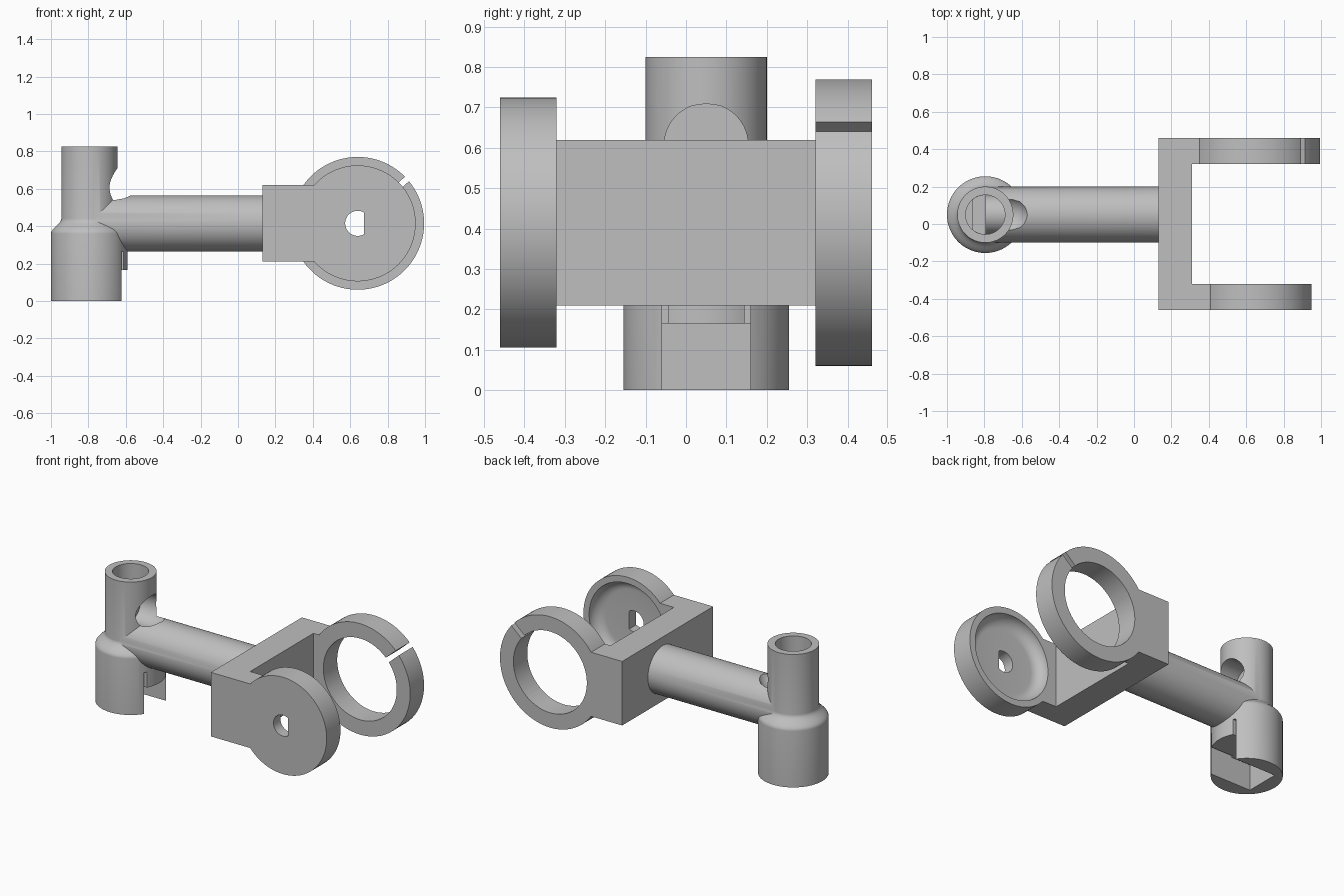
import bpy, bmesh, math
from mathutils import Matrix, Vector

if "Cube" in bpy.data.objects:
    bpy.data.objects.remove(bpy.data.objects["Cube"])

grey = bpy.data.materials.new("plain grey")
grey.diffuse_color = (0.52, 0.52, 0.52, 1)
grey.use_nodes = True
grey.node_tree.nodes["Principled BSDF"].inputs["Base Color"].default_value = grey.diffuse_color

AXIS = {"Z": Matrix(), "Y": Matrix.Rotation(-math.pi / 2, 4, "X"),
        "X": Matrix.Rotation(math.pi / 2, 4, "Y")}


def finish(name, bm):
    bmesh.ops.recalc_face_normals(bm, faces=bm.faces)
    me = bpy.data.meshes.new(name)
    bm.to_mesh(me)
    bm.free()
    me.materials.append(grey)
    ob = bpy.data.objects.new(name, me)
    bpy.context.collection.objects.link(ob)
    return ob


def lathe(name, profile, centre, axis="Z", segs=96, xlim=(-9, 9)):
    """Closed turned solid; xlim flattens a side to make a D section."""
    bm = bmesh.new()
    rings = []
    for r, h in profile:
        if r == 0:
            rings.append([bm.verts.new((0, 0, h))] * segs)
            continue
        ring = []
        for i in range(segs):
            a = 2 * math.pi * (i + 0.5) / segs
            x = min(max(r * math.cos(a), xlim[0]), xlim[1])
            ring.append(bm.verts.new((x, r * math.sin(a), h)))
        rings.append(ring)
    for a, b in zip(rings, rings[1:]):
        for i in range(segs):
            j = (i + 1) % segs
            face = list(dict.fromkeys((a[i], a[j], b[j], b[i])))
            bm.faces.new(face)
    bm.transform(Matrix.Translation(Vector(centre)) @ AXIS[axis])
    return finish(name, bm)


def rod(name, r, h0, h1, centre, axis="Z", **kw):
    return lathe(name, [(0, h0), (r, h0), (r, h1), (0, h1)], centre, axis, **kw)


def box(name, x, y, z, turn=None):
    bm = bmesh.new()
    bmesh.ops.create_cube(bm, size=1)
    for v in bm.verts:
        for k, (lo, hi) in enumerate((x, y, z)):
            v.co[k] = lo + (v.co[k] + 0.5) * (hi - lo)
    if turn:
        bm.transform(turn)
    return finish(name, bm)


def combine(ob, others, op):
    bpy.context.view_layer.objects.active = ob
    for o in others:
        m = ob.modifiers.new("cut", "BOOLEAN")
        m.operation, m.object, m.solver = op, o, "EXACT"
        bpy.ops.object.modifier_apply(modifier=m.name)
        bpy.data.objects.remove(o, do_unlink=True)


def smooth(ob):
    bpy.ops.object.select_all(action="DESELECT")
    ob.select_set(True)
    bpy.context.view_layer.objects.active = ob
    bpy.ops.object.shade_smooth_by_angle(angle=math.radians(30))


# Stepped post with a soft shoulder, joined to the horizontal tube
PX, PY = -0.795, 0.05
shoulder = []
for i in range(13):
    t = i / 12
    shoulder.append((0.205 - 0.055 * (0.5 - 0.5 * math.cos(math.pi * t)), 0.36 + 0.08 * t))
post = lathe("post_and_tube", [(0, 0), (0.205, 0)] + shoulder + [(0.15, 0.825), (0, 0.825)],
             (PX, PY, 0))
combine(post, [rod("tube", 0.15, PX, 0.15, (0, PY, 0.415), "X")], "UNION")

# Post openings: bore, D socket, side wire hole, square pocket and two slits
cuts = [
    rod("bore", 0.105, 0.34, 0.9, (PX, PY, 0)),
    rod("d_socket", 0.1045, 0.22, 0.4, (PX, PY, 0), xlim=(-0.065, 9)),
    lathe("wire_hole", [(0, PX), (0.104, PX), (0.104, -0.65), (0.09, -0.61),
                        (0.065, -0.585), (0.04, -0.57), (0, -0.56)], (0, PY, 0.606), "X"),
    box("pocket", (PX - 0.115, -0.5), (PY - 0.11, PY + 0.11), (-0.1, 0.165)),
]
for s in (-1, 1):
    y = sorted((PY + s * 0.095, PY + s * 0.11))
    cuts.append(box("slit", (PX + 0.02, -0.5), y, (0.1, 0.264)))
combine(post, cuts, "DIFFERENCE")
smooth(post)

# Fork: back plate with two arms, a disc in front and a split ring behind
CX, CZ = 0.64, 0.415
C = (CX, 0, CZ)
fork = box("fork", (0.13, 0.31), (-0.46, 0.46), (0.21, 0.62))
combine(fork, [
    box("front_arm", (0.2, 0.5), (-0.46, -0.32), (0.21, 0.62)),
    box("back_arm", (0.2, 0.45), (0.32, 0.46), (0.21, 0.62)),
    rod("disc", 0.31, -0.46, -0.32, C, "Y"),
    rod("ring", 0.355, 0.32, 0.46, C, "Y"),
], "UNION")

# Dished recess and D hole in the disc, bore and slit in the ring
dish = [(0, -0.39)]
for i in range(9):
    a = math.pi / 2 * (1 - i / 8)
    dish.append((0.2 + 0.07 * math.cos(a), -0.32 - 0.07 * math.sin(a)))
turn = Matrix.Translation(Vector(C)) @ Matrix.Rotation(math.radians(-42), 4, "Y")
combine(fork, [
    lathe("dish", dish + [(0.27, -0.25), (0, -0.25)], C, "Y"),
    rod("d_hole", 0.067, -0.6, -0.3, C, "Y", segs=64, xlim=(-9, 0.035)),
    rod("ring_bore", 0.26, 0.25, 0.6, C, "Y"),
    box("ring_slit", (0.2, 0.45), (0.25, 0.6), (-0.016, 0.016), turn),
], "DIFFERENCE")
smooth(fork)
